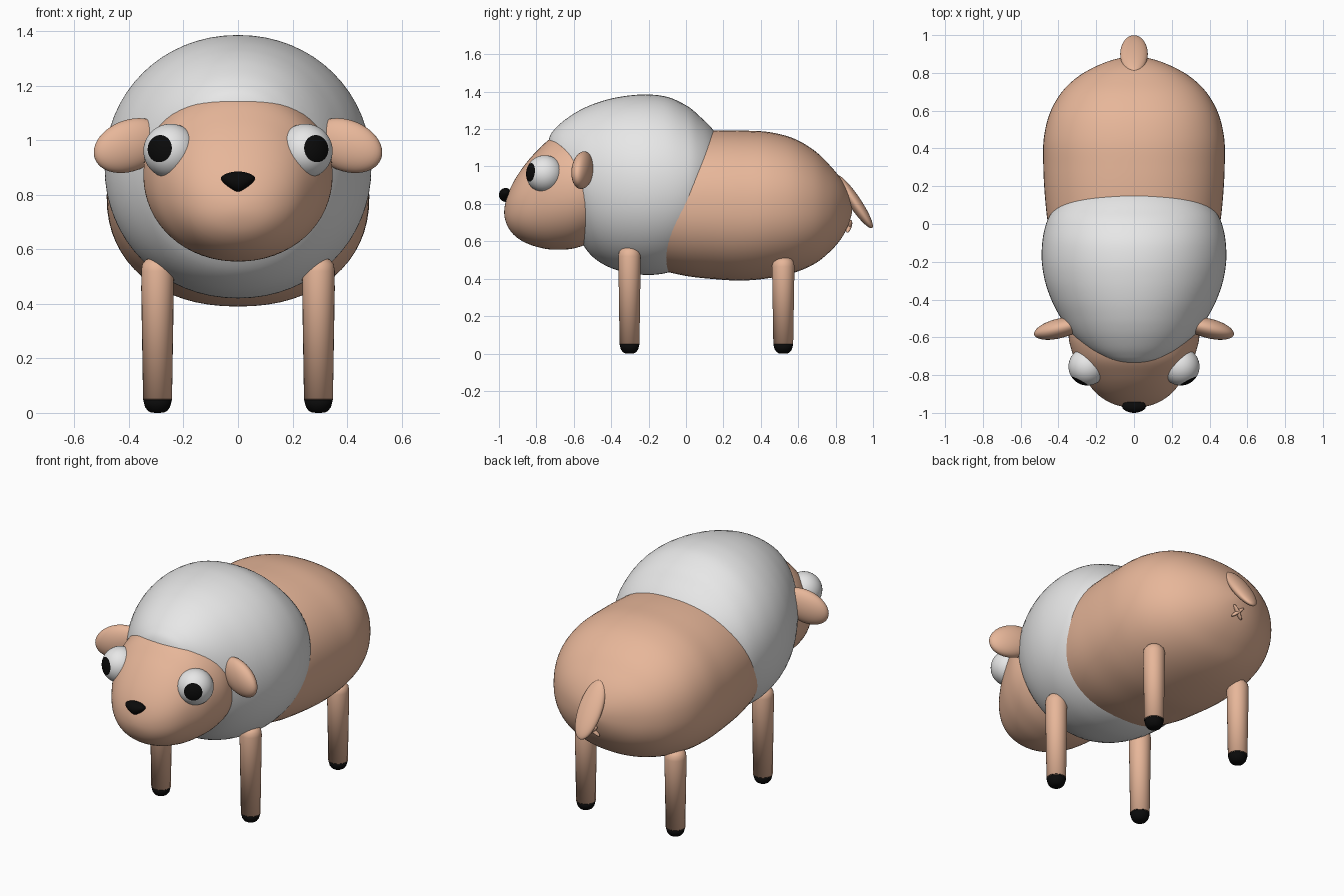
import bpy, bmesh, math
from mathutils import Vector, Matrix

if "Cube" in bpy.data.objects:
    bpy.data.objects.remove(bpy.data.objects["Cube"])


def material(name, rgb):
    m = bpy.data.materials.new(name)
    m.diffuse_color = (*rgb, 1)
    m.use_nodes = True
    m.node_tree.nodes["Principled BSDF"].inputs["Base Color"].default_value = m.diffuse_color
    return m


TAN = material("tan skin", (0.80, 0.47, 0.32))
WHITE = material("white", (0.80, 0.80, 0.80))
BLACK = material("black", (0.003, 0.003, 0.003))


def finish(bm, name, *mats):
    bmesh.ops.remove_doubles(bm, verts=bm.verts, dist=1e-5)
    bmesh.ops.recalc_face_normals(bm, faces=bm.faces)
    me = bpy.data.meshes.new(name)
    for f in bm.faces:
        f.smooth = True
    bm.to_mesh(me)
    bm.free()
    for m in mats:
        me.materials.append(m)
    ob = bpy.data.objects.new(name, me)
    bpy.context.collection.objects.link(ob)
    return ob


def skin(bm, rings):
    rows = [[bm.verts.new(p) for p in r] for r in rings]
    n = len(rows[0])
    for a, b in zip(rows, rows[1:]):
        for i in range(n):
            j = (i + 1) % n
            bm.faces.new((a[i], a[j], b[j], b[i]))


def loft(name, mat, stations, power=2.0, n=64, steps=6):
    """Smooth loft along y; stations are (y, top, bottom, half width), with pole ends."""
    def past(s):
        return (s[0], s[2], s[1], -s[3])
    pts = [Vector(p) for p in [past(stations[1])] + stations + [past(stations[-2])]]

    def slope(k):
        a, b = pts[k] - pts[k - 1], pts[k + 1] - pts[k]
        return (a * (b.length / a.length) + b * (a.length / b.length)) / (a.length + b.length)
    path = []
    for k in range(1, len(pts) - 2):
        p, q = pts[k], pts[k + 1]
        h = (q - p).length
        for s in range(steps):
            t = s / steps
            path.append(p * (1 - 3 * t * t + 2 * t ** 3) + q * (3 * t * t - 2 * t ** 3)
                        + slope(k) * h * (t - 2 * t * t + t ** 3) + slope(k + 1) * h * (t ** 3 - t * t))
    path.append(pts[-2])

    def sup(v):
        return math.copysign(abs(v) ** (2 / power), v)
    rings = []
    for y, top, bot, rx in path:
        rings.append([(rx * sup(math.cos(a)), y, (top + bot) / 2 + (top - bot) / 2 * sup(math.sin(a)))
                      for a in (2 * math.pi * i / n for i in range(n))])
    bm = bmesh.new()
    skin(bm, rings)
    return finish(bm, name, mat)


def lathe(name, mat, profile, loc, n=32):
    """Profile of (radius, z) turned around a vertical axis."""
    bm = bmesh.new()
    skin(bm, [[(loc[0] + r * math.cos(2 * math.pi * i / n), loc[1] + r * math.sin(2 * math.pi * i / n), z)
               for i in range(n)] for r, z in profile])
    return finish(bm, name, mat)


def ellipsoid(name, mat, loc, radii, rot=Matrix.Identity(4)):
    bm = bmesh.new()
    bmesh.ops.create_uvsphere(bm, u_segments=40, v_segments=24, radius=1)
    bm.transform(Matrix.Translation(loc) @ rot @ Matrix.Diagonal((*radii, 1)))
    return finish(bm, name, mat)


# Body
loft("body", TAN, [
    (-0.32, 0.80, 0.80, 0), (-0.28, 1.00, 0.58, 0.28), (-0.20, 1.13, 0.47, 0.39), (-0.10, 1.17, 0.437, 0.432),
    (0.0, 1.182, 0.415, 0.455), (0.15, 1.192, 0.398, 0.472), (0.30, 1.192, 0.39, 0.48),
    (0.45, 1.183, 0.404, 0.478), (0.57, 1.152, 0.43, 0.452), (0.68, 1.09, 0.475, 0.396),
    (0.77, 1.005, 0.545, 0.31), (0.84, 0.915, 0.63, 0.19), (0.876, 0.835, 0.71, 0.085), (0.888, 0.77, 0.77, 0)],
    power=2.2)

# Wool cape
loft("wool", WHITE, [
    (-0.74, 1.10, 1.10, 0), (-0.727, 1.163, 1.02, 0.10), (-0.69, 1.212, 0.885, 0.195), (-0.63, 1.262, 0.725, 0.28),
    (-0.56, 1.305, 0.595, 0.345), (-0.50, 1.332, 0.518, 0.386), (-0.40, 1.363, 0.457, 0.438),
    (-0.30, 1.38, 0.43, 0.472), (-0.20, 1.385, 0.42, 0.488), (-0.10, 1.372, 0.432, 0.486),
    (0.0, 1.327, 0.48, 0.466), (0.08, 1.262, 0.59, 0.42), (0.15, 1.19, 0.72, 0.33),
    (0.20, 1.10, 0.85, 0.16), (0.215, 0.98, 0.98, 0)], power=2.06)

# Head
loft("head", TAN, [
    (-0.972, 0.755, 0.755, 0), (-0.962, 0.82, 0.70, 0.08), (-0.94, 0.882, 0.657, 0.138), (-0.90, 0.955, 0.617, 0.195),
    (-0.80, 1.08, 0.571, 0.27), (-0.70, 1.163, 0.555, 0.32), (-0.60, 1.185, 0.562, 0.346),
    (-0.50, 1.15, 0.60, 0.335), (-0.42, 1.05, 0.70, 0.22), (-0.40, 0.87, 0.87, 0)], power=2.12)

# Nose: a rounded triangle, tapering downwards
nose = ellipsoid("nose", BLACK, (0, -0.965, 0.848), (0.058, 0.035, 0.037))
for v in nose.data.vertices:
    t = (v.co.z - 0.811) / 0.074
    v.co.x *= 0.45 + 0.75 * min(1, t * 1.4)

for side, s in (("left", 1), ("right", -1)):
    # Eye: the sphere's pole looks forward and the faces around it are the pupil
    bm = bmesh.new()
    bmesh.ops.create_uvsphere(bm, u_segments=40, v_segments=36, radius=0.1)
    for f in bm.faces:
        if f.calc_center_median().normalized().z > math.cos(math.radians(30)):
            f.material_index = 1
    look = Vector((s * 0.046, -0.088, 0.010)).to_track_quat('Z', 'Y').to_matrix().to_4x4()
    bm.transform(Matrix.Translation((s * 0.247, -0.755, 0.96)) @ look)
    finish(bm, side + "_eye", WHITE, BLACK)

    # Ear
    turn = Matrix.Rotation(s * math.radians(-14), 4, 'Z') @ Matrix.Rotation(s * math.radians(20), 4, 'Y')
    ellipsoid(side + "_ear", TAN, (s * 0.397, -0.553, 0.98), (0.14, 0.052, 0.094), turn)

    # Legs and hooves
    for end, y, top in (("front", -0.302, 0.57), ("back", 0.52, 0.515)):
        loc = (s * 0.295, y)
        lathe(f"{end}_{side}_leg", TAN, [(0, 0.045), (0.053, 0.048), (0.06, top - 0.05), (0.056, top - 0.025),
                                         (0.042, top - 0.008), (0.02, top), (0, top + 0.001)], loc)
        lathe(f"{end}_{side}_hoof", BLACK, [(0, 0), (0.024, 0.001), (0.036, 0.008), (0.046, 0.022),
                                            (0.0535, 0.051), (0, 0.053)], loc)

# Tail, growing out of the rump and hanging back
hang = Vector((0, 0.56, -0.83)).to_track_quat('Z', 'Y').to_matrix().to_4x4()
ellipsoid("tail", TAN, (0, 0.90, 0.812), (0.073, 0.034, 0.17), hang)

# Small raised cross under the tail
for k, a in enumerate((45, -45)):
    tilt = Matrix.Rotation(math.radians(-18), 4, 'X') @ Matrix.Rotation(math.radians(a), 4, 'Y')
    ellipsoid(f"rear_cross_{k + 1}", TAN, (0, 0.872, 0.68), (0.01, 0.014, 0.048), tilt)
